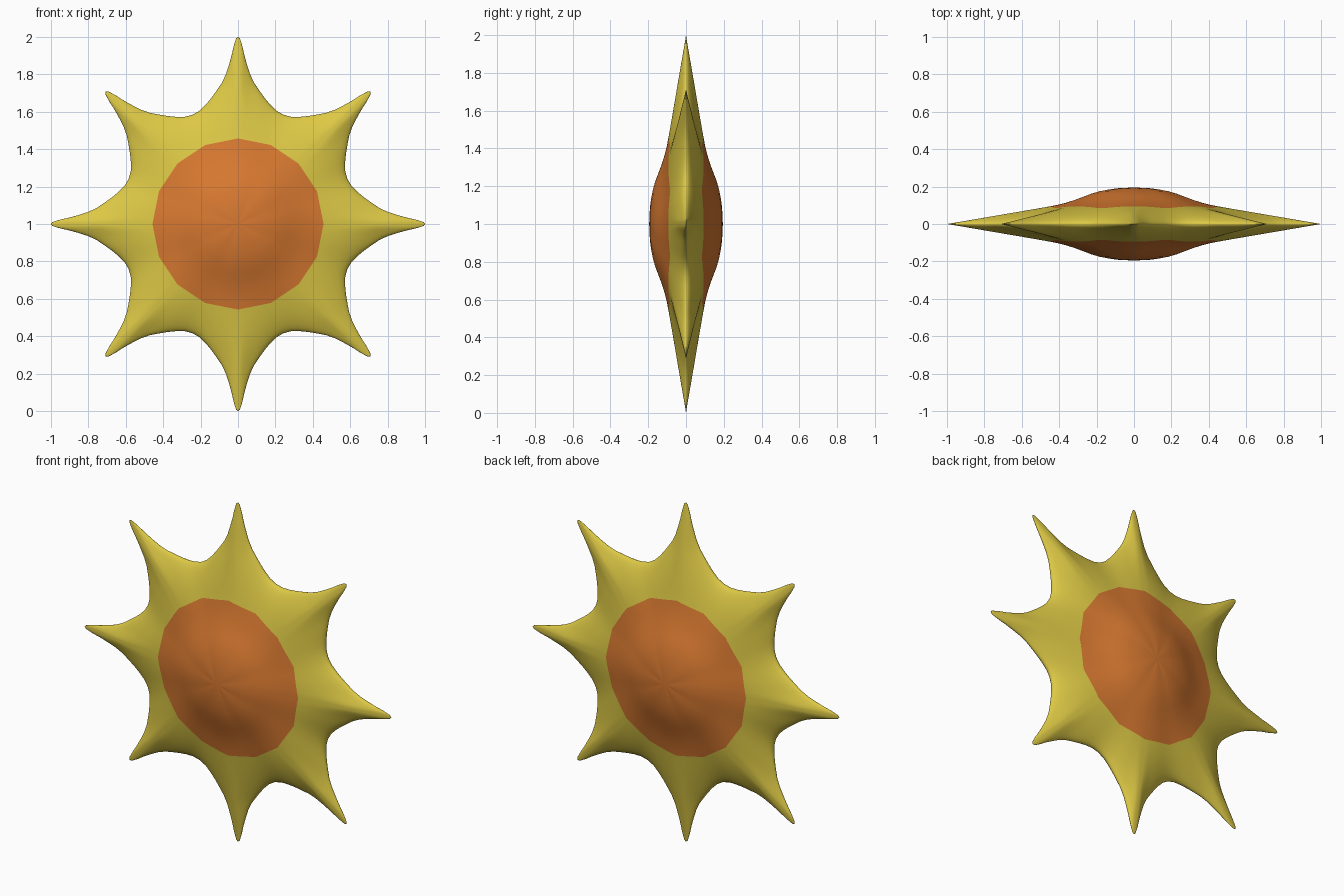
import bpy, bmesh
from math import radians, sin, cos, pi, sqrt

if "Cube" in bpy.data.objects:
    bpy.data.objects.remove(bpy.data.objects["Cube"])

# Half outline of one ray: (angle from ray axis in degrees, radius)
OUTLINE = [(0, 1.0), (0.6, .992), (0.95, .975), (1.5, .945), (2.2, .90), (3.3, .85), (4.6, .803),
           (6.6, .758), (9.1, .722), (11.8, .69), (14.9, .662), (18.5, .64), (22.5, .632)]
# Half thickness along a ray: (radius, y)
RIDGE = [(0, .195), (.1, .191), (.2, .172), (.25, .154), (.3, .134), (.35, .117), (.4, .104),
         (.45, .094), (.6, .068), (.8, .034), (.95, .008), (1, 0)]


def lerp(table, x):
    for (x0, y0), (x1, y1) in zip(table, table[1:]):
        if x <= x1:
            return y0 + (y1 - y0) * (x - x0) / (x1 - x0)
    return table[-1][1]


def ridge(r):
    # lightly smoothed profile
    return sum(lerp(RIDGE, min(1, abs(r + d))) for d in (-.02, 0, .02)) / 3 if r < .9 else lerp(RIDGE, r)


def thickness(r, edge):
    # full on the ray ridge, rounding off to zero at the outline
    if edge - r < 1e-6:
        return 0.0
    g = (edge - r) / (1 - r)
    k = min(1, max(0, (r - .4) / .35))
    p = 5 + (1.5 - 5) * k
    return ridge(r) * sqrt(max(0, 1 - (1 - g) ** p))


def material(name, color):
    m = bpy.data.materials.new(name)
    m.diffuse_color = (*color, 1)
    m.use_nodes = True
    m.node_tree.nodes["Principled BSDF"].inputs["Base Color"].default_value = m.diffuse_color
    return m


# Columns around the sun: angle, outline radius, disc radius
half = [a for a, _ in OUTLINE]
local = [-a for a in reversed(half[1:-1])] + half
columns = []
for ray in range(8):
    for a in local:
        disc = .457 * cos(radians(11.25)) / cos(radians(abs(a) - 11.25))
        columns.append((radians(ray * 45 + a), lerp(OUTLINE, abs(a)), disc))

INNER, OUTER = 10, 16
bm = bmesh.new()
n = len(columns)


def ring_radius(i, edge, disc):
    if i <= INNER:
        return disc * i / INNER
    return disc + (edge - disc) * sin((i - INNER) / OUTER * pi / 2)


# Shared rim, then the front and back shells
last = INNER + OUTER
rim = [bm.verts.new((e * cos(t), 0, 1 + e * sin(t))) for t, e, d in columns]
for side in (-1, 1):
    centre = bm.verts.new((0, side * .195, 1))
    rings = []
    for i in range(1, last):
        ring = []
        for t, e, d in columns:
            r = ring_radius(i, e, d)
            ring.append(bm.verts.new((r * cos(t), side * thickness(r, e), 1 + r * sin(t))))
        rings.append(ring)
    rings.append(rim)
    for j in range(n):
        k = (j + 1) % n
        faces = [bm.faces.new((centre, rings[0][j], rings[0][k]))]
        for a, b in zip(rings, rings[1:]):
            faces.append(bm.faces.new((a[j], b[j], b[k], a[k])))
        for i, f in enumerate(faces):
            f.material_index = 1 if i < INNER else 0
            f.smooth = True

bmesh.ops.recalc_face_normals(bm, faces=bm.faces)
mesh = bpy.data.meshes.new("sun")
bm.to_mesh(mesh)
bm.free()
mesh.materials.append(material("yellow_rays", (.72, .58, .06)))
mesh.materials.append(material("orange_disc", (.68, .19, .03)))
sun = bpy.data.objects.new("sun", mesh)
bpy.context.collection.objects.link(sun)
